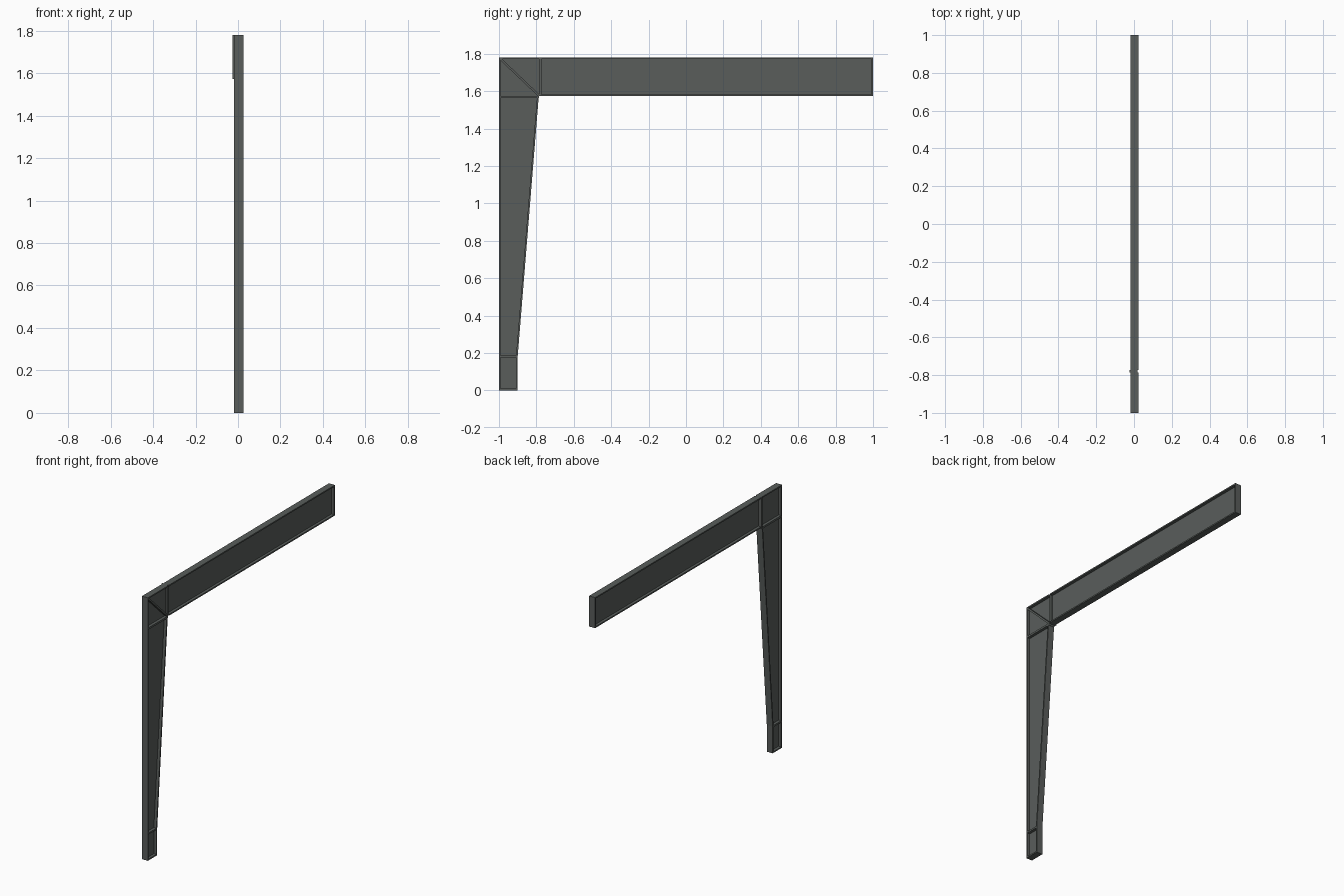
import bpy, bmesh

if "Cube" in bpy.data.objects:
    bpy.data.objects.remove(bpy.data.objects["Cube"])

mat = bpy.data.materials.new("dark_steel")
mat.diffuse_color = (0.10, 0.11, 0.105, 1)
mat.use_nodes = True
mat.node_tree.nodes["Principled BSDF"].inputs["Base Color"].default_value = mat.diffuse_color

XL, XR = -0.019, 0.025      # flange width
XC = (XL + XR) / 2          # web centre
T = 0.009                   # flange thickness
W = 0.003                   # half web thickness
TOP, BOT = 1.78, 1.573      # beam depth
JOINT = -0.785              # beam-to-column joint


def plate(name, profile, x0=XL, x1=XR):
    """Extrude a (y, z) outline along x."""
    bm = bmesh.new()
    face = bm.faces.new([bm.verts.new((x0, y, z)) for y, z in profile])
    ext = bmesh.ops.extrude_face_region(bm, geom=[face])
    verts = [v for v in ext["geom"] if isinstance(v, bmesh.types.BMVert)]
    bmesh.ops.translate(bm, verts=verts, vec=(x1 - x0, 0, 0))
    bmesh.ops.recalc_face_normals(bm, faces=bm.faces)
    me = bpy.data.meshes.new(name)
    bm.to_mesh(me)
    bm.free()
    me.materials.append(mat)
    ob = bpy.data.objects.new(name, me)
    bpy.context.collection.objects.link(ob)
    return ob


def rect(y0, z0, y1, z1):
    return [(y0, z0), (y1, z0), (y1, z1), (y0, z1)]


# Column: flanges, web, base plate and stiffeners
plate("column_outer_flange", rect(-1, 0, -1 + T, TOP))
plate("column_inner_flange", [(-0.9, 0), (-0.9, 0.18), (JOINT - 0.003, 1.562),
                              (JOINT - 0.003 - T, 1.562), (-0.9 - T, 0.18), (-0.9 - T, 0)])
plate("column_web", [(-1 + T, T), (-0.9 - T, T), (-0.9 - T, 0.18),
                     (JOINT - 0.003 - T, 1.562), (-1 + T, 1.562)], XC - W, XC + W)
plate("base_plate", rect(-1 + T, 0, -0.9 - T, T))
plate("lower_stiffener", rect(-1 + T, 0.175, -0.9 - T, 0.186))
plate("column_cap_plate", rect(-1 + T, 1.562, JOINT, 1.575))

# Corner panel
plate("corner_top_flange", rect(-1 + T, TOP - T, JOINT, TOP))
plate("corner_web", rect(-1 + T, 1.575, JOINT, TOP - T), XC - W, XC + W)
plate("corner_diagonal_stiffener",
      [(-1 + T, TOP - T - 0.008), (-1 + T, TOP - T), (-0.983, TOP - T),
       (JOINT, 1.583), (JOINT, 1.575), (JOINT - 0.008, 1.575)], XC)
plate("joint_plate", rect(JOINT, BOT, JOINT + 0.012, TOP), -0.025, 0.019)

# Beam: flanges, web and end plate
b0 = JOINT + 0.012
plate("beam_top_flange", rect(b0, TOP - T, 1 - T, TOP))
plate("beam_bottom_flange", rect(b0, BOT, 1 - T, BOT + T))
plate("beam_web", rect(b0, BOT + T, 1 - T, TOP - T), XC - W, XC + W)
plate("beam_end_plate", rect(1 - T, BOT, 1, TOP))
